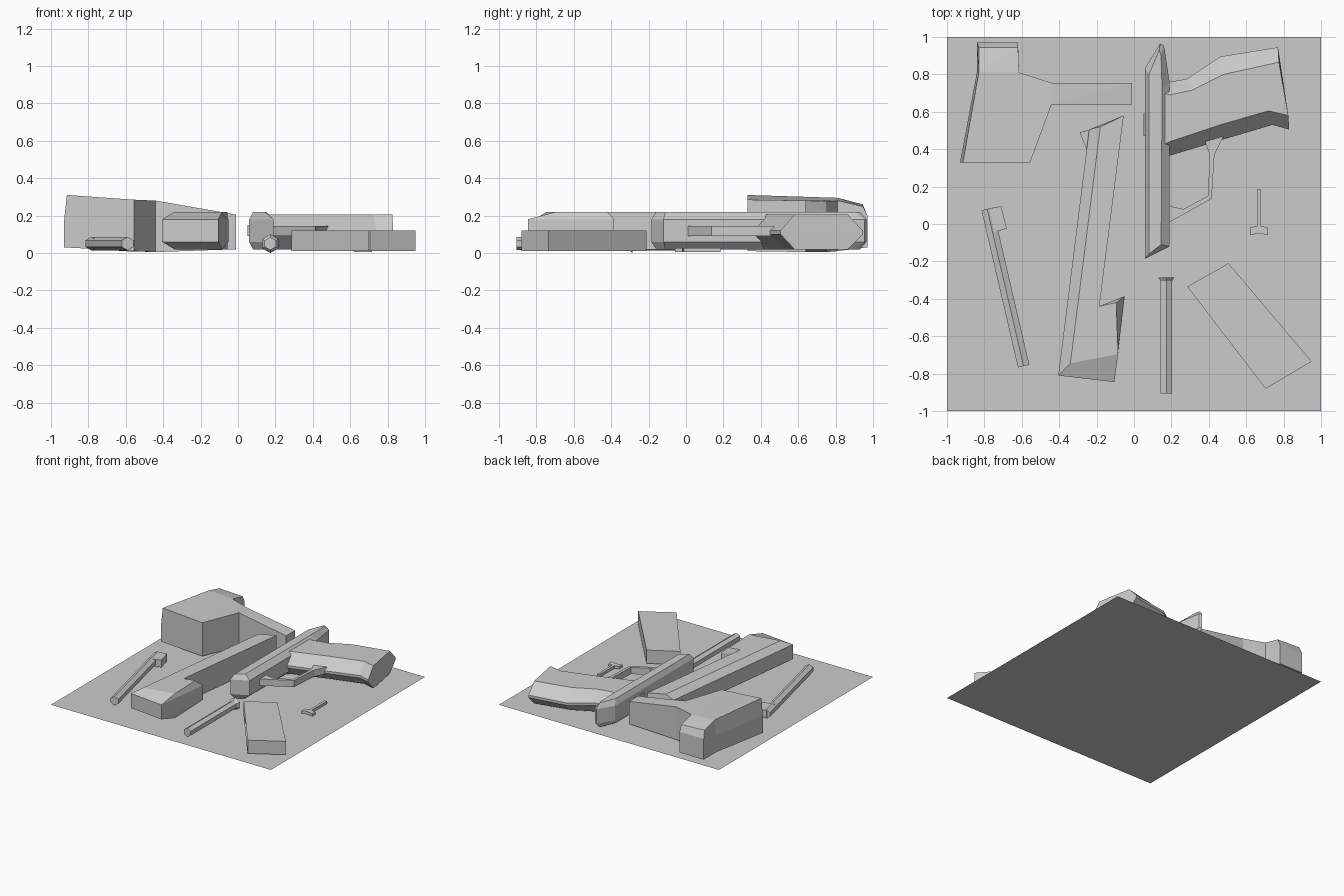
import bpy, bmesh, math
from mathutils import Vector, Matrix

cube = bpy.data.objects.get("Cube")
if cube:
    bpy.data.objects.remove(cube, do_unlink=True)

grey = bpy.data.materials.new("plain_grey")
grey.use_nodes = True
grey.diffuse_color = (0.6, 0.6, 0.6, 1)
grey.node_tree.nodes["Principled BSDF"].inputs["Base Color"].default_value = (0.6, 0.6, 0.6, 1)


def finish(name, bm):
    """Turn a bmesh into a named grey object."""
    if len(bm.faces) > 1:
        bmesh.ops.triangulate(bm, faces=[f for f in bm.faces if len(f.verts) > 4])
        bmesh.ops.recalc_face_normals(bm, faces=bm.faces)
    mesh = bpy.data.meshes.new(name)
    bm.to_mesh(mesh)
    bm.free()
    mesh.materials.append(grey)
    obj = bpy.data.objects.new(name, mesh)
    bpy.context.collection.objects.link(obj)
    return obj


def stack(name, *rings):
    """Skin a stack of (outline, height) rings; height may be a list per point."""
    bm = bmesh.new()
    loops = []
    for outline, z in rings:
        zs = z if isinstance(z, list) else [z] * len(outline)
        loops.append([bm.verts.new((x, y, h)) for (x, y), h in zip(outline, zs)])
    for a, b in zip(loops, loops[1:]):
        for i in range(len(a)):
            j = (i + 1) % len(a)
            bm.faces.new((a[i], a[j], b[j], b[i]))
    bm.faces.new(loops[0])
    bm.faces.new(loops[-1])
    return finish(name, bm)


def bevelled(name, outer, inner, low, mid_low, mid_high, high):
    """Slab with chamfers above and below."""
    rings = [(inner, low), (outer, mid_low)]
    if mid_high > mid_low:
        rings.append((outer, mid_high))
    return stack(name, *rings, (inner, high))


def hex_bar(name, start, end, r1, r2):
    """Six-sided bar between two points."""
    a, b = Vector(start), Vector(end)
    axis = b - a
    place = Matrix.Translation((a + b) / 2) @ axis.to_track_quat('Z', 'Y').to_matrix().to_4x4()
    bm = bmesh.new()
    bmesh.ops.create_cone(bm, cap_ends=True, segments=6, radius1=r1, radius2=r2,
                          depth=axis.length, matrix=place)
    return finish(name, bm)


# ground board
bm = bmesh.new()
bmesh.ops.create_grid(bm, x_segments=1, y_segments=1, size=1)
finish("board", bm)

# large angular block with a side arm
stock = [(-.93, .33), (-.555, .33), (-.44, .64), (-.01, .64), (-.01, .755),
         (-.44, .755), (-.615, .81), (-.62, .97), (-.84, .97), (-.84, .81)]
stock_top = [(-.915, .33), (-.555, .33), (-.44, .64), (-.01, .64), (-.01, .755),
             (-.44, .755), (-.615, .81), (-.62, .945), (-.83, .945), (-.83, .81)]
stack("angular_block",
      (stock, [.03, .01, .005, .02, .02, .005, .01, .03, .03, .03]),
      (stock, [.17, .16, .15, .1, .1, .15, .16, .2, .2, .17]),
      (stock_top, [.31, .285, .28, .205, .205, .275, .28, .25, .26, .295]))

# long upper housing with its stepped nose
bevelled("upper_housing",
         [(-.405, -.81), (-.105, -.845), (-.05, -.385), (-.185, -.44), (-.055, .58), (-.24, .505)],
         [(-.34, -.745), (-.085, -.695), (-.095, -.42), (-.185, -.44), (-.055, .58), (-.18, .52)],
         .02, .06, .18, .22)
fin = [(-.29, .49), (-.245, .375), (-.2, .4), (-.2, .515)]
stack("housing_fin", (fin, .09), (fin, .15))

# main frame rail
bevelled("frame_rail",
         [(.06, -.185), (.19, -.12), (.19, .76), (.16, .955), (.14, .965), (.06, .835)],
         [(.08, -.16), (.145, -.11), (.15, .72), (.145, .9), (.135, .93), (.08, .8)],
         .02, .06, .18, .22)
tab = [(.05, .47), (.07, .47), (.07, .59), (.05, .59)]
stack("rail_tab", (tab, .09), (tab, .15))

# handle
bevelled("handle",
         [(.15, .36), (.19, .365), (.47, .45), (.74, .53), (.83, .505), (.77, .945),
          (.46, .895), (.28, .775), (.19, .76), (.15, .78)],
         [(.15, .42), (.19, .44), (.46, .53), (.72, .605), (.825, .58), (.775, .865),
          (.48, .8), (.31, .715), (.19, .69), (.15, .7)],
         .02, .1, .12, .205)

# finger guard loop
guard = [(.17, 0), (.19, .01), (.415, .135), (.43, .37), (.48, .47), (.38, .44),
         (.405, .37), (.395, .15), (.265, .08), (.17, .1)]
stack("guard", (guard, .09), (guard, .145))

# hooked bar
hex_bar("hooked_bar", (-.785, .08, .05), (-.59, -.76, .05), .036, .036)
hook = [(-.79, .08), (-.71, .095), (-.68, -.025), (-.77, -.05)]
stack("bar_hook", (hook, .02), (hook, .08))

# headed pin
hex_bar("pin", (.173, -.905, .05), (.173, -.3, .05), .035, .035)
hex_bar("pin_head", (.173, -.307, .05), (.173, -.285, .05), .034, .05)

# box with a lipped base
box = [(.285, -.335), (.725, -.85), (.695, -.87), (.705, -.88), (.95, -.735), (.505, -.21)]
stack("lipped_box", (box, .01), (box, .12))

# small lever
lever = [(.658, .185), (.658, -.01), (.62, -.02), (.62, -.06), (.668, -.05),
         (.717, -.06), (.717, -.02), (.679, -.01), (.679, .185)]
stack("small_lever", (lever, .005), (lever, .027))
